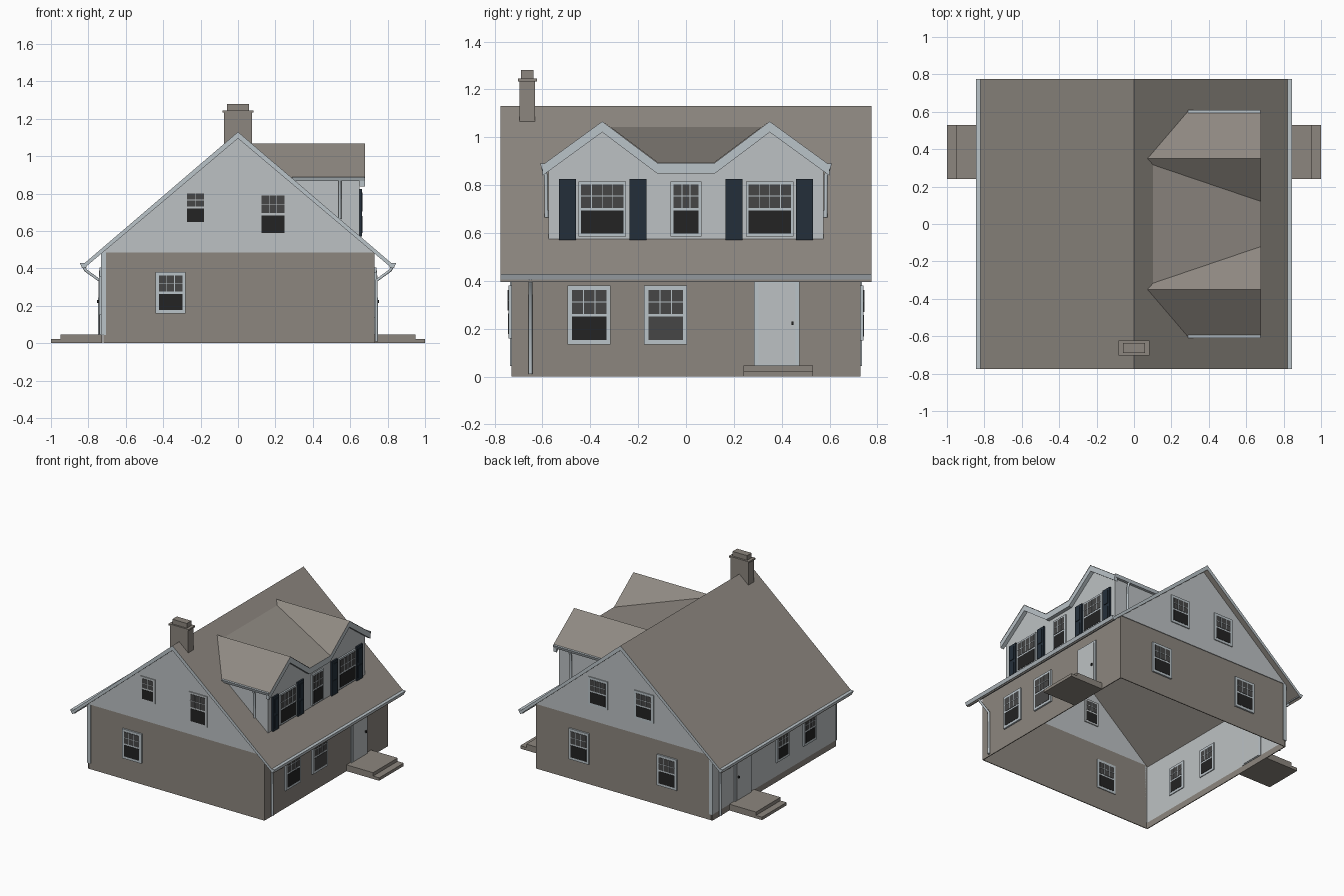
import bpy, bmesh
from mathutils import Vector

cube = bpy.data.objects.get("Cube")
if cube:
    bpy.data.objects.remove(cube)


def material(name, rgb):
    """Flat material from an 8-bit display colour."""
    lin = [((c / 255 + 0.055) / 1.055) ** 2.4 for c in rgb] + [1]
    m = bpy.data.materials.new(name)
    m.use_nodes = True
    m.diffuse_color = lin
    bsdf = m.node_tree.nodes["Principled BSDF"]
    bsdf.inputs["Base Color"].default_value = lin
    bsdf.inputs["Roughness"].default_value = 0.9
    return m


BRICK = material("brick brown", (140, 134, 126))
ROOF = material("roof shingle", (143, 137, 130))
SIDING = material("pale siding", (188, 193, 195))
TRIM = material("trim white", (186, 195, 200))
GLASS = material("grey glass", (70, 70, 70))
DARK = material("dark glass", (35, 35, 35))
SHUTTER = material("navy shutter", (36, 47, 58))


def finish(name, bm, mats):
    bmesh.ops.recalc_face_normals(bm, faces=bm.faces)
    me = bpy.data.meshes.new(name)
    bm.to_mesh(me)
    bm.free()
    for m in mats:
        me.materials.append(m)
    ob = bpy.data.objects.new(name, me)
    bpy.context.collection.objects.link(ob)
    return ob


def boxes(name, parts):
    """One object made of (low corner, high corner, material) boxes."""
    bm = bmesh.new()
    mats = []
    for lo, hi, mat in parts:
        if mat not in mats:
            mats.append(mat)
        new = bmesh.ops.create_cube(bm, size=1)["verts"]
        for v in new:
            v.co = Vector([(a + b) / 2 + c * (b - a) for a, b, c in zip(lo, hi, v.co)])
        for f in {f for v in new for f in v.link_faces}:
            f.material_index = mats.index(mat)
    return finish(name, bm, mats)


def prism(name, pts, axis, a, b, mat, end_mat=None):
    """Extrude a (horizontal, z) profile along x or y, with coloured ends."""
    bm = bmesh.new()
    place = (lambda u, z, t: (t, u, z)) if axis == "x" else (lambda u, z, t: (u, t, z))
    rings = [[bm.verts.new(place(u, z, t)) for u, z in pts] for t in (a, b)]
    for ring in rings:
        bm.faces.new(ring).material_index = 1 if end_mat else 0
    for i in range(len(pts)):
        j = (i + 1) % len(pts)
        bm.faces.new((rings[0][i], rings[0][j], rings[1][j], rings[1][i]))
    return finish(name, bm, [mat, end_mat] if end_mat else [mat])


def plate(axis, p, u0, u1, z0, z1, depth, mat):
    """Box centred on the wall plane at p, standing out by depth on both sides."""
    if axis == "x":
        return ((p - depth, u0, z0), (p + depth, u1, z1), mat)
    return ((u0, p - depth, z0), (u1, p + depth, z1), mat)


def window(name, axis, p, u, w, z0, z1, cols=3, lower=DARK, frame=TRIM, edge=0.018):
    u0, u1 = u - w / 2, u + w / 2
    mid = z0 + (z1 - z0) * 0.47
    top = z1 - edge
    parts = [plate(axis, p, u0, u1, z0, z1, 0.012, frame),
             plate(axis, p, u0 + edge, u1 - edge, z0 + edge, mid, 0.014, lower),
             plate(axis, p, u0 + edge, u1 - edge, mid + 0.012, top, 0.014, GLASS)]
    for i in range(1, cols):
        c = u0 + edge + (w - 2 * edge) * i / cols
        parts.append(plate(axis, p, c - 0.002, c + 0.002, mid + 0.012, top, 0.016, frame))
    c = (mid + 0.012 + top) / 2
    parts.append(plate(axis, p, u0 + edge, u1 - edge, c - 0.002, c + 0.002, 0.016, frame))
    boxes(name, parts)


def pipe(name, points):
    cu = bpy.data.curves.new(name, "CURVE")
    cu.dimensions = "3D"
    cu.bevel_depth = 0.009
    cu.bevel_resolution = 1
    cu.use_fill_caps = True
    sp = cu.splines.new("POLY")
    sp.points.add(len(points) - 1)
    for q, co in zip(sp.points, points):
        q.co = (*co, 1)
    cu.materials.append(TRIM)
    bpy.context.collection.objects.link(bpy.data.objects.new(name, cu))


# Ground floor walls, open underneath
W, T = 0.73, 0.006
boxes("brick_walls", [((-0.72, -W, 0), (W, -W + T, 0.49), BRICK),
                      ((-0.72, W - T, 0), (W, W, 0.49), BRICK),
                      ((W - T, -W, 0), (W, W, 0.48), BRICK),
                      ((-W, -W, 0), (-W + T, W, 0.045), BRICK)])
boxes("left_siding_wall", [((-W, -W, 0.045), (-W + T, W, 0.48), SIDING)])
for s, side in ((-1, "front"), (1, "back")):
    y = s * W
    boxes(side + "_corner_board", [((-W - 0.003, y - 0.006, 0.045), (-0.705, y + 0.006, 0.485), TRIM)])
    prism(side + "_gable", [(-0.735, 0.485), (0.735, 0.485), (0, 1.11)], "y", y - 0.005, y + 0.005, SIDING)

# Main roof with pale rake ends and gutters
prism("main_roof", [(-0.83, 0.42), (0, 1.13), (0.83, 0.42), (0.83, 0.395), (0, 1.095), (-0.83, 0.395)],
      "y", -0.775, 0.775, ROOF, TRIM)
for s, side in ((-1, "left"), (1, "right")):
    prism(side + "_gutter", [(s * 0.81, 0.405), (s * 0.835, 0.405), (s * 0.845, 0.428), (s * 0.81, 0.428)],
          "y", -0.775, 0.775, TRIM)
    y = -s * 0.65
    pipe(side + "_downspout", [(s * 0.825, y, 0.41), (s * 0.815, y, 0.39), (s * 0.74, y, 0.335), (s * 0.74, y, 0.01)])

# Chimney
boxes("chimney", [((-0.075, -0.695, 1.0), (0.075, -0.63, 1.24), BRICK),
                  ((-0.082, -0.702, 1.233), (0.082, -0.623, 1.245), BRICK),
                  ((-0.06, -0.69, 1.245), (0.06, -0.637, 1.28), BRICK)])

# Doors and steps on both long sides
for s, side in ((-1, "left"), (1, "right")):
    p = s * W
    boxes(side + "_door", [plate("x", p, 0.285, 0.475, 0.045, 0.405, 0.01, TRIM),
                           plate("x", p, 0.302, 0.458, 0.05, 0.39, 0.014, SIDING)])
    boxes(side + "_door_knob", [plate("x", p, 0.44, 0.45, 0.215, 0.23, 0.024, DARK)])
    boxes(side + "_steps", [((min(s * 0.725, s * 0.95), 0.24, 0), (max(s * 0.725, s * 0.95), 0.53, 0.047), BRICK),
                            ((min(s * 0.95, s), 0.24, 0), (max(s * 0.95, s), 0.53, 0.022), BRICK)])

# Ground floor windows
window("right_window_1", "x", W, -0.405, 0.18, 0.135, 0.38)
window("right_window_2", "x", W, -0.085, 0.18, 0.135, 0.38, lower=GLASS)
for i, y in enumerate((-0.41, -0.09)):
    window(f"left_window_{i + 1}", "x", -W, y, 0.15, 0.15, 0.36)
window("front_window", "y", -W, -0.36, 0.16, 0.16, 0.38)
for i, x in enumerate((-0.36, 0.37)):
    window(f"back_window_{i + 1}", "y", W, x, 0.165, 0.15, 0.38)

# Gable windows
window("front_gable_window_1", "y", -W, -0.228, 0.12, 0.635, 0.815, 2, frame=SIDING, edge=0.014)
window("front_gable_window_2", "y", -W, 0.187, 0.15, 0.575, 0.805, frame=SIDING, edge=0.014)
for i, x in enumerate((-0.17, 0.21)):
    window(f"back_gable_window_{i + 1}", "y", W, x, 0.16, 0.6, 0.81)

# Dormer walls
DX = 0.65
half = [(0.575, 0.565), (0.575, 0.89), (0.35, 1.055), (0.12, 0.885)]
prism("dormer_front", half + [(-y, z) for y, z in reversed(half)], "x", DX - 0.006, DX, SIDING)
for s, side in ((-1, "front"), (1, "back")):
    y = s * 0.572
    prism(f"dormer_{side}_cheek", [(DX, 0.56), (DX, 0.895), (0.27, 0.895)], "y", y - 0.003, y + 0.003, SIDING)

# Dormer roof: two gables joined by a shallow shed
bm = bmesh.new()
for s in (-1, 1):
    outer = [(0.68, 0.6, 0.885), (0.68, 0.35, 1.068), (0.07, 0.35, 1.068), (0.285, 0.6, 0.885)]
    inner = [(0.68, 0.35, 1.068), (0.68, 0.12, 0.895), (0.1, 0.317, 1.043), (0.07, 0.35, 1.068)]
    for quad in (outer, inner):
        bm.faces.new([bm.verts.new((x, s * y, z)) for x, y, z in quad])
bm.faces.new([bm.verts.new(c) for c in ((0.68, -0.12, 0.895), (0.68, 0.12, 0.895),
                                        (0.1, 0.317, 1.043), (0.1, -0.317, 1.043))])
bmesh.ops.remove_doubles(bm, verts=bm.verts, dist=0.0005)
bmesh.ops.recalc_face_normals(bm, faces=bm.faces)
finish("dormer_roof", bm, [ROOF])

# Dormer fascia, gutters and downspouts
edge = [(0.6, 0.884), (0.35, 1.066), (0.12, 0.893)]
edge += [(-y, z) for y, z in reversed(edge)]
prism("dormer_fascia", edge + [(y, z - 0.045) for y, z in reversed(edge)], "x", DX, 0.678, TRIM)
for s, side in ((-1, "front"), (1, "back")):
    prism(f"dormer_{side}_gutter", [(s * 0.582, 0.868), (s * 0.602, 0.868), (s * 0.61, 0.89), (s * 0.582, 0.89)],
          "x", 0.29, 0.675, TRIM)
    pipe(f"dormer_{side}_downspout", [(0.545, s * 0.598, 0.875), (0.545, s * 0.585, 0.84), (0.545, s * 0.583, 0.665)])

# Dormer windows and shutters
for name, y, w, z0, cols in (("front", -0.35, 0.2, 0.585, 4), ("middle", 0, 0.13, 0.585, 3), ("back", 0.35, 0.2, 0.585, 4)):
    window(f"dormer_{name}_window", "x", DX, y, w, z0, 0.815, cols, edge=0.012)
for i, y in enumerate((-0.495, -0.2, 0.2, 0.495)):
    parts = [plate("x", DX, y - 0.036, y + 0.036, 0.57, 0.825, 0.012, SHUTTER)]
    for z0, z1 in ((0.59, 0.68), (0.705, 0.805)):
        parts.append(plate("x", DX, y - 0.02, y + 0.02, z0, z1, 0.016, SHUTTER))
    boxes(f"shutter_{i + 1}", parts)
